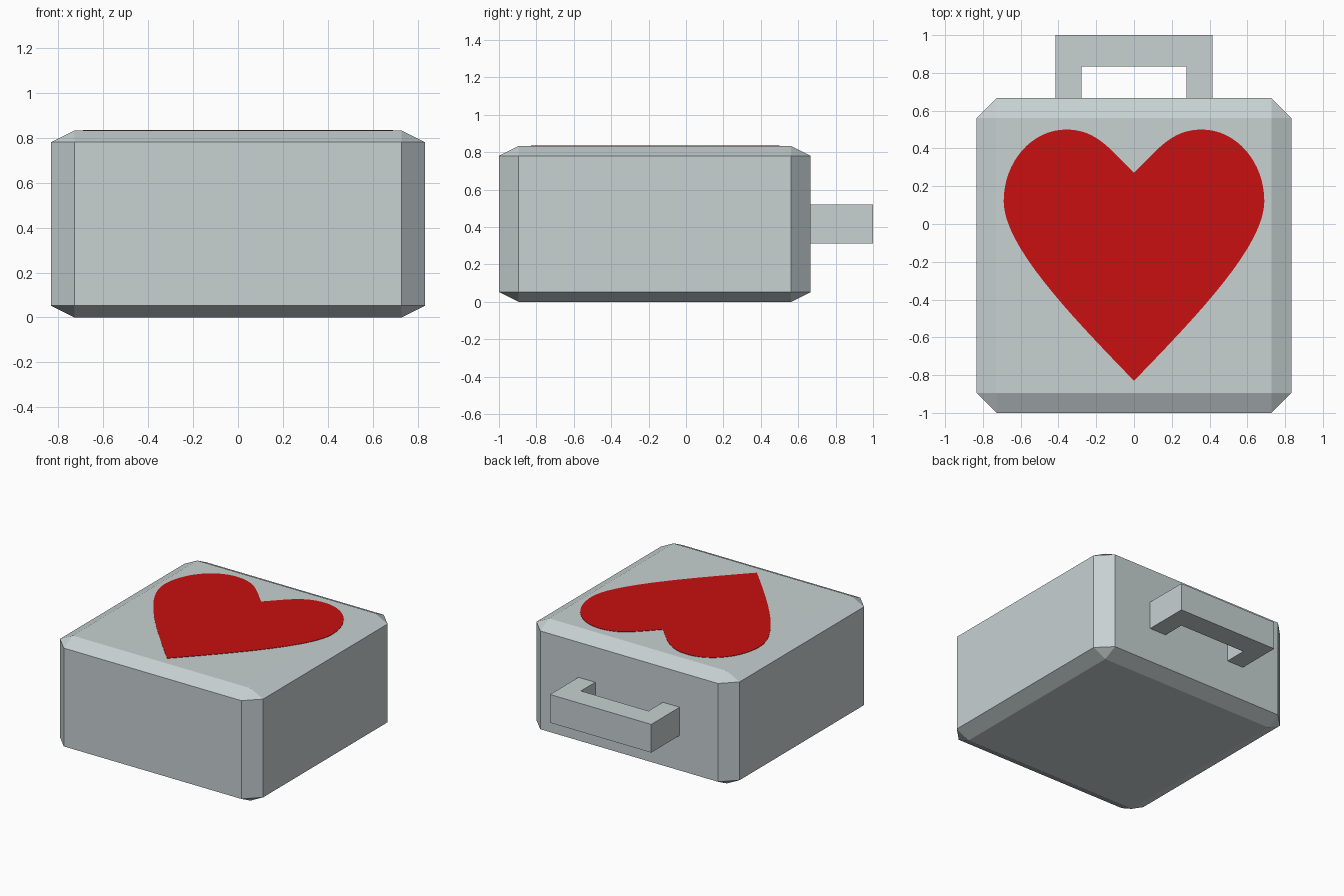
import bpy, bmesh
from mathutils import Vector
from mathutils.geometry import interpolate_bezier

if "Cube" in bpy.data.objects:
    bpy.data.objects.remove(bpy.data.objects["Cube"])


def material(name, rgb):
    m = bpy.data.materials.new(name)
    m.diffuse_color = (*rgb, 1)
    m.use_nodes = True
    m.node_tree.nodes["Principled BSDF"].inputs["Base Color"].default_value = m.diffuse_color
    return m


grey = material("pale_grey", (0.57, 0.635, 0.64))
red = material("heart_red", (0.58, 0.005, 0.005))


def finish(name, bm, mat):
    bmesh.ops.recalc_face_normals(bm, faces=bm.faces)
    me = bpy.data.meshes.new(name)
    bm.to_mesh(me)
    bm.free()
    me.materials.append(mat)
    ob = bpy.data.objects.new(name, me)
    bpy.context.collection.objects.link(ob)
    return ob


def extrude_outline(name, pts, z0, z1, mat):
    bm = bmesh.new()
    face = bm.faces.new([bm.verts.new((x, y, z0)) for x, y in pts])
    top = bmesh.ops.extrude_face_region(bm, geom=[face], use_keep_orig=True)["geom"]
    bmesh.ops.translate(bm, verts=[g for g in top if isinstance(g, bmesh.types.BMVert)],
                        vec=(0, 0, z1 - z0))
    return finish(name, bm, mat)


# Body: bevelled cube squashed to half height
S = 5 / 3
bm = bmesh.new()
bmesh.ops.create_cube(bm, size=S)
bmesh.ops.bevel(bm, geom=bm.edges[:], offset=0.105, offset_type='OFFSET',
                segments=1, profile=0.5, affect='EDGES')
bmesh.ops.scale(bm, verts=bm.verts, vec=(1, 1, 0.5))
bmesh.ops.translate(bm, verts=bm.verts, vec=(0, -1 + S / 2, S / 4))
finish("body", bm, grey)

# Carry handle on the back
half = [(0.415, 0.666), (0.415, 1.0)]
inner = [(0.277, 0.835), (0.277, 0.666)]
outline = half + [(-x, y) for x, y in reversed(half)]
outline += [(-x, y) for x, y in reversed(inner)] + inner
extrude_outline("handle", outline, 0.312, 0.521, grey)

# Heart on the top face: right half from bezier spans, mirrored
spans = [
    [(0, -0.83), (0.35, -0.47), (0.69, -0.11), (0.69, 0.12)],
    [(0.69, 0.12), (0.69, 0.33), (0.54, 0.50), (0.36, 0.50)],
    [(0.36, 0.50), (0.20, 0.50), (0.13, 0.40), (0, 0.27)],
]
right = []
for s in spans:
    right += [(p[0], p[1]) for p in interpolate_bezier(*[Vector((*p, 0)) for p in s], 17)][:-1]
heart = right + [(0, 0.27)] + [(-x, y) for x, y in reversed(right[1:])]
extrude_outline("heart", heart, 0.831, 0.836, red)
